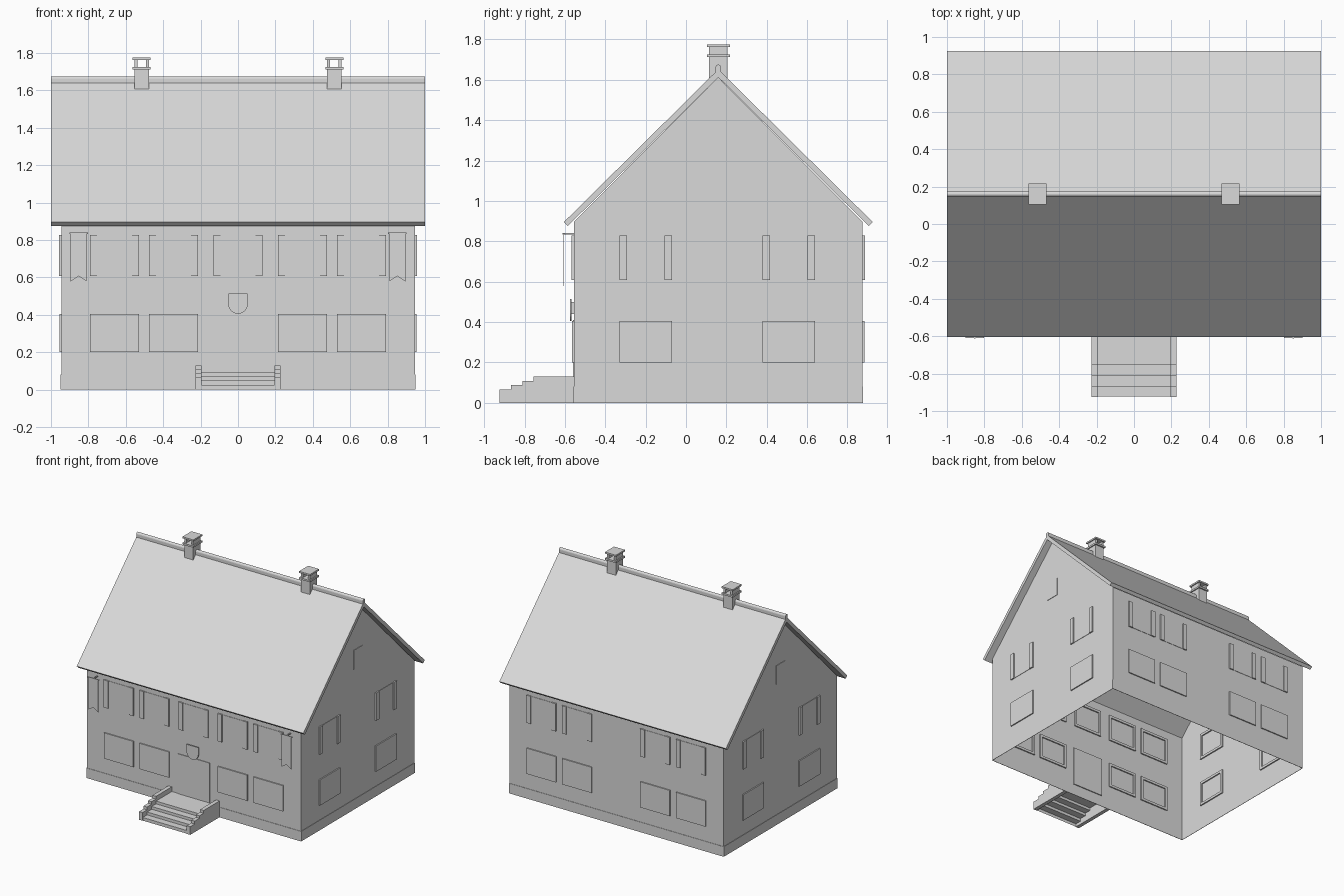
import bpy, bmesh, math

if "Cube" in bpy.data.objects:
    bpy.data.objects.remove(bpy.data.objects["Cube"])

mat = bpy.data.materials.new("light grey")
mat.diffuse_color = (0.7, 0.7, 0.7, 1)
mat.use_nodes = True
mat.node_tree.nodes["Principled BSDF"].inputs["Base Color"].default_value = mat.diffuse_color

X, YF, YB = 0.945, -0.555, 0.875        # wall planes
YM = (YF + YB) / 2                      # ridge line
Z_IN, Z_OUT, Z_WALL = 1.612, 1.652, 0.897


def finish(name, bm, fix=True):
    if fix:
        bmesh.ops.recalc_face_normals(bm, faces=bm.faces)
    me = bpy.data.meshes.new(name)
    bm.to_mesh(me)
    bm.free()
    me.materials.append(mat)
    ob = bpy.data.objects.new(name, me)
    bpy.context.collection.objects.link(ob)
    return ob


def boxes(name, items):
    """One object from boxes given as (x0, x1, y0, y1, z0, z1)."""
    bm = bmesh.new()
    for b in items:
        vs = bmesh.ops.create_cube(bm, size=1)["verts"]
        for v in vs:
            for i in range(3):
                lo, hi = b[2 * i], b[2 * i + 1]
                v.co[i] = (lo + hi) / 2 + v.co[i] * (hi - lo)
    return finish(name, bm)


def prism(name, pts, axis, a, b, caps=True, closed=True):
    """Extrude a 2D profile along x ('x': pts are y,z) or y ('y': pts are x,z)."""
    bm = bmesh.new()
    put = (lambda p, t: (t, p[0], p[1])) if axis == "x" else (lambda p, t: (p[0], t, p[1]))
    r0 = [bm.verts.new(put(p, a)) for p in pts]
    r1 = [bm.verts.new(put(p, b)) for p in pts]
    n = len(pts)
    for i in range(n if closed else n - 1):
        j = (i + 1) % n
        bm.faces.new((r0[i], r0[j], r1[j], r1[i]))
    if caps:
        bm.faces.new(r0)
        bm.faces.new(r1)
    return finish(name, bm)


def on_wall(side, u0, u1, z0, z1, d0, d1):
    """Box on a wall: u runs along it, d is the distance outwards."""
    if side == "front":
        return (u0, u1, YF - d1, YF - d0, z0, z1)
    if side == "back":
        return (u0, u1, YB + d0, YB + d1, z0, z1)
    if side == "right":
        return (X + d0, X + d1, u0, u1, z0, z1)
    return (-X - d1, -X - d0, u0, u1, z0, z1)


# Hollow wall shell: four sheets, open below and under the roof
bm = bmesh.new()
gable = [(YF, 0), (YB, 0), (YB, Z_WALL), (YM, Z_IN), (YF, Z_WALL)]
R = [bm.verts.new((X, y, z)) for y, z in gable]
L = [bm.verts.new((-X, y, z)) for y, z in gable]
bm.faces.new(R)
bm.faces.new(L[::-1])
bm.faces.new((L[0], R[0], R[4], L[4]))
bm.faces.new((R[1], L[1], L[2], R[2]))
finish("walls", bm, fix=False)

# Slightly proud plinth strip
boxes("plinth", [on_wall("front", -X, X, 0, 0.08, 0, 0.003),
                 on_wall("back", -X, X, 0, 0.08, 0, 0.003),
                 on_wall("right", YF, YB, 0, 0.08, 0, 0.003),
                 on_wall("left", YF, YB, 0, 0.08, 0, 0.003)])

# Roof slabs and rounded ridge
prism("roof", [(YM - 0.765, 0.895), (YM, Z_OUT), (YM + 0.765, 0.895),
               (YM + 0.745, 0.876), (YM, Z_IN), (YM - 0.745, 0.876)], "x", -1, 1)
arc = [(YM + 0.014 * math.cos(math.pi * k / 8), 1.661 + 0.014 * math.sin(math.pi * k / 8))
       for k in range(9)]
prism("ridge_cap", [(YM + 0.014, 1.635)] + arc + [(YM - 0.014, 1.635)], "x", -1, 1)

# Windows: upper ones with proud shutters, lower ones as closed panels
four = [-0.66, -0.345, 0.345, 0.66]
layout = {"front": (four + [0], four), "back": (four, four),
          "left": ([-0.2, 0.51], [-0.2, 0.51]), "right": ([-0.2, 0.51], [-0.2, 0.51])}
panes, shutters, panels, frames = [], [], [], []


def inner_frame(side, u, z0, z1):
    h, t = 0.13, 0.02
    for a, b, c, d in ((-h, -h + t, z0, z1), (h - t, h, z0, z1),
                       (-h + t, h - t, z0, z0 + t), (-h + t, h - t, z1 - t, z1)):
        frames.append(on_wall(side, u + a, u + b, c, d, -0.01, 0))


for side, (upper, lower) in layout.items():
    for u in upper:
        panes.append(on_wall(side, u - 0.093, u + 0.093, 0.61, 0.825, 0, 0.003))
        for s in (-1, 1):
            c = u + s * 0.1115
            shutters.append(on_wall(side, c - 0.0185, c + 0.0185, 0.608, 0.828, 0, 0.011))
        inner_frame(side, u, 0.608, 0.828)
    for u in lower:
        panels.append(on_wall(side, u - 0.13, u + 0.13, 0.2, 0.405, 0, 0.009))
        inner_frame(side, u, 0.2, 0.405)
boxes("upper_window_panes", panes)
boxes("upper_shutters", shutters)
boxes("lower_windows", panels)
boxes("inner_window_frames", frames)

# Small attic window in each gable, and the front door
boxes("attic_windows", [on_wall(s, YM - 0.055, YM + 0.055, 1.12, 1.27, 0, 0.004)
                        for s in ("left", "right")])
boxes("door", [on_wall("front", -0.14, 0.14, 0.09, 0.41, -0.008, 0.005)])

# Shield plaque above the door
shield = [(-0.052, 0.515), (0.052, 0.515), (0.052, 0.46)]
shield += [(0.052 * math.cos(math.pi * k / 10), 0.46 - 0.055 * math.sin(math.pi * k / 10))
           for k in range(1, 11)]
prism("shield", shield, "y", -0.575, -0.567)
boxes("shield_mount", [(-0.02, 0.02, -0.568, YF, 0.44, 0.5)])

# Swallow-tailed banners on wall brackets
for s, side in ((-1, "left"), (1, "right")):
    c = s * 0.852
    prism(side + "_banner", [(c - 0.043, 0.835), (c + 0.043, 0.835), (c + 0.043, 0.578),
                             (c, 0.607), (c - 0.043, 0.578)], "y", -0.607, -0.604)
    boxes(side + "_banner_rail", [(c - 0.05, c + 0.05, -0.609, -0.602, 0.833, 0.84),
                                  (c - 0.004, c + 0.004, -0.612, YF, 0.833, 0.84)])

# Entrance steps: stepped cheeks with a hollow flight between them
cheek = [(YF, 0), (-0.925, 0), (-0.925, 0.065), (-0.868, 0.065), (-0.868, 0.088),
         (-0.81, 0.088), (-0.81, 0.108), (-0.755, 0.108), (-0.755, 0.13), (YF, 0.13)]
for s, side in ((-1, "left"), (1, "right")):
    prism(side + "_step_cheek", cheek, "x", s * 0.195, s * 0.226)
flight = [(-0.922, 0), (-0.922, 0.025), (-0.868, 0.025), (-0.868, 0.048), (-0.81, 0.048),
          (-0.81, 0.07), (-0.755, 0.07), (-0.755, 0.092), (YF, 0.092)]
prism("step_flight", flight, "x", -0.195, 0.195, caps=False, closed=False)

# Chimneys: shaft, collar, two uprights and a cap
for s, side in ((-1, "left"), (1, "right")):
    c = s * 0.515
    boxes(side + "_chimney", [
        (c - 0.039, c + 0.039, YM - 0.045, YM + 0.045, 1.58, 1.715),
        (c - 0.048, c + 0.048, YM - 0.057, YM + 0.057, 1.712, 1.726),
        (c - 0.039, c - 0.022, YM - 0.045, YM + 0.045, 1.726, 1.762),
        (c + 0.022, c + 0.039, YM - 0.045, YM + 0.045, 1.726, 1.762),
        (c - 0.048, c + 0.048, YM - 0.057, YM + 0.057, 1.762, 1.775)])
